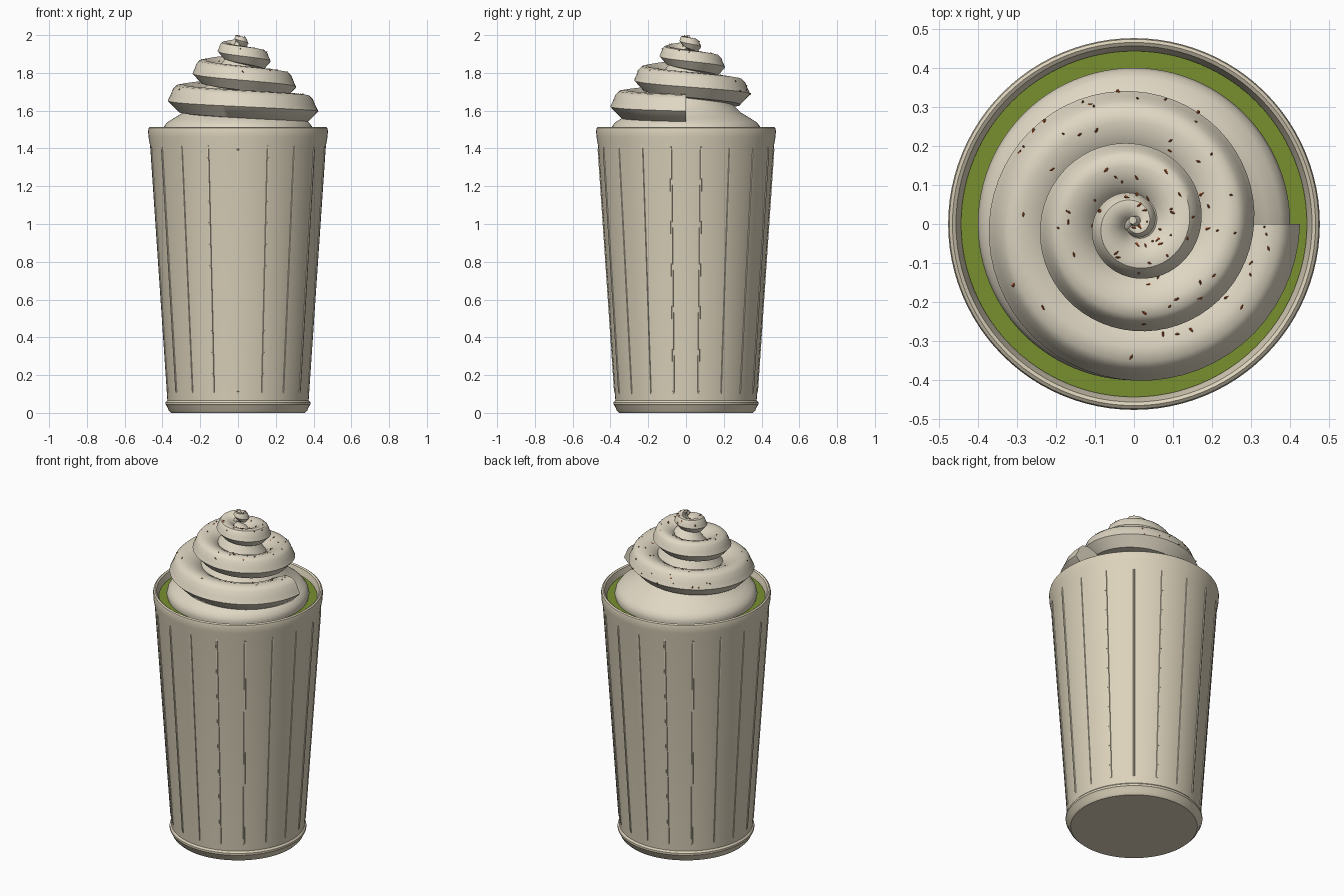
import bpy, bmesh, math, random
from mathutils import Vector, Matrix
from mathutils.bvhtree import BVHTree

if "Cube" in bpy.data.objects:
    bpy.data.objects.remove(bpy.data.objects["Cube"])

random.seed(4)
TAU = 2 * math.pi


def material(name, rgb):
    m = bpy.data.materials.new(name)
    m.diffuse_color = (*rgb, 1)
    m.use_nodes = True
    m.node_tree.nodes["Principled BSDF"].inputs["Base Color"].default_value = m.diffuse_color
    return m


CUP = material("cup cream", (0.72, 0.65, 0.50))
WHIP = material("whipped cream", (0.74, 0.68, 0.55))
GREEN = material("green drink", (0.19, 0.28, 0.03))
SPECK = material("rust sprinkles", (0.36, 0.08, 0.02))


def finish(name, bm, mat, angle=35):
    bmesh.ops.remove_doubles(bm, verts=bm.verts, dist=1e-5)
    bmesh.ops.recalc_face_normals(bm, faces=bm.faces)
    mesh = bpy.data.meshes.new(name)
    bm.to_mesh(mesh)
    mesh.materials.append(mat)
    ob = bpy.data.objects.new(name, mesh)
    bpy.context.collection.objects.link(ob)
    bpy.ops.object.select_all(action='DESELECT')
    ob.select_set(True)
    bpy.context.view_layer.objects.active = ob
    if angle:
        bpy.ops.object.shade_smooth_by_angle(angle=math.radians(angle))
    return ob


def skin(bm, rings, closed=True):
    """Bridge consecutive rings of vertices with quads."""
    n = len(rings[0])
    for a, b in zip(rings, rings[1:]):
        for i in range(n):
            j = (i + 1) % n
            bm.faces.new((a[i], a[j], b[j], b[i]))


def lathe(name, profile, mat, n=96):
    bm = bmesh.new()
    rings = [[bm.verts.new((max(r, 1e-7) * math.cos(TAU * i / n),
                            max(r, 1e-7) * math.sin(TAU * i / n), z))
              for i in range(n)] for r, z in profile]
    skin(bm, rings)
    return finish(name, bm, mat)


def lerp_table(table, t):
    for (t0, *a), (t1, *b) in zip(table, table[1:]):
        if t <= t1:
            k = (t - t0) / (t1 - t0)
            return [p + (q - p) * k for p, q in zip(a, b)]
    return table[-1][1:]


# Tapered cup with foot ring, rolled rim and inner wall
lathe("cup", [(0, 0), (0.355, 0), (0.367, 0.012), (0.376, 0.036), (0.383, 0.044),
              (0.383, 0.056), (0.374, 0.066), (0.465, 1.41), (0.474, 1.46),
              (0.476, 1.495), (0.473, 1.508), (0.465, 1.514), (0.456, 1.508),
              (0.451, 1.49), (0.437, 1.45), (0.36, 0.08), (0, 0.08)], CUP)

# Thin vertical ribs around the cup
bm = bmesh.new()
for k in range(18):
    a = -math.pi / 2 + TAU * k / 18
    out = Vector((math.cos(a), math.sin(a), 0))
    side = Vector((-out.y, out.x, 0))
    rings = []
    for z, s in ((0.10, 0.3), (0.115, 1), (1.39, 1), (1.42, 0.3)):
        r = 0.374 + (z - 0.066) * 0.0677 - 0.002
        rings.append([bm.verts.new(out * (r + d * s) + side * w * s + Vector((0, 0, z)))
                      for w, d in ((-0.007, -0.002), (-0.004, 0.006),
                                   (0.004, 0.006), (0.007, -0.002))])
    skin(bm, rings)
    bm.faces.new(rings[0])
    bm.faces.new(rings[-1])
finish("cup_ribs", bm, CUP)

# Drink surface
lathe("drink", [(0, 1.42), (0.43, 1.42), (0.443, 1.472), (0, 1.472)], GREEN)

# Cream mound under the swirl
mound = lathe("cream_mound", [(0.39, 1.45), (0.40, 1.49), (0.393, 1.515), (0.375, 1.538),
                              (0.34, 1.56), (0.29, 1.59), (0.24, 1.64), (0.17, 1.73),
                              (0.11, 1.82), (0.05, 1.90), (0, 1.93)], WHIP)

# Piped swirl: ridged section swept clockwise up a shrinking spiral
# turn, outer radius, height, section half width, section half height
PATH = [(0, 0.43, 1.602, 0.105, 0.080), (0.5, 0.372, 1.662, 0.098, 0.077),
        (1, 0.308, 1.735, 0.088, 0.072), (1.5, 0.240, 1.808, 0.076, 0.064),
        (2, 0.172, 1.870, 0.064, 0.054), (2.5, 0.105, 1.925, 0.048, 0.043),
        (3, 0.052, 1.962, 0.030, 0.030), (3.4, 0.020, 1.986, 0.014, 0.012)]
SECTION = [(1.0, -0.12), (0.86, 0.25), (0.72, 0.68), (0.52, 0.93), (0.15, 1.0),
           (-0.3, 0.82), (-0.75, 0.5), (-1.0, 0.0), (-0.7, -0.7), (0.0, -0.95),
           (0.42, -0.88)]
bm = bmesh.new()
rings = []
STEPS = 204
for i in range(STEPS + 1):
    t = 3.4 * i / STEPS
    # average nearby samples to round the path
    s = [lerp_table(PATH, min(max(t + d, 0), 3.4)) for d in (-0.12, 0, 0.12)]
    R, z, w, h = [sum(c) / 3 for c in zip(*s)]
    a = -TAU * t
    rings.append([bm.verts.new(((R - w + u * w) * math.cos(a),
                                (R - w + u * w) * math.sin(a), z + v * h))
                  for u, v in SECTION])
skin(bm, rings)
bm.faces.new(rings[0])
bm.faces.new(rings[-1])
swirl = finish("cream_swirl", bm, WHIP, 38)

# Tiny curl at the very top
bm = bmesh.new()
rings = []
for k in range(7):
    f = k / 6
    rings.append([bm.verts.new((0.010 * math.sin(f * 3) - 0.005 + (0.022 - 0.012 * f) * math.cos(TAU * j / 10),
                                0.010 * f + (0.022 - 0.012 * f) * math.sin(TAU * j / 10),
                                1.94 + 0.06 * f)) for j in range(10)])
skin(bm, rings)
bm.faces.new(rings[0])
bm.faces.new(rings[-1])
finish("cream_tip", bm, WHIP)

# Sprinkles dropped onto the cream surface
scan = bmesh.new()
for ob in (mound, swirl):
    scan.from_mesh(ob.data)
tree = BVHTree.FromBMesh(scan)
bm = bmesh.new()
for k in range(90):
    a, r = random.uniform(0, TAU), 0.36 * random.random() ** 0.7
    hit, nor, _, _ = tree.ray_cast(Vector((r * math.cos(a), r * math.sin(a), 3)), Vector((0, 0, -1)))
    if hit is None or hit.z < 1.58:
        continue
    tilt = Vector((random.uniform(-1, 1), random.uniform(-1, 1), 0.6)).to_track_quat('Z', 'Y')
    bmesh.ops.create_cone(bm, cap_ends=True, segments=4, radius1=0.005, radius2=0.001,
                          depth=0.013, matrix=Matrix.Translation(hit) @ tilt.to_matrix().to_4x4())
finish("sprinkles", bm, SPECK, 0)
